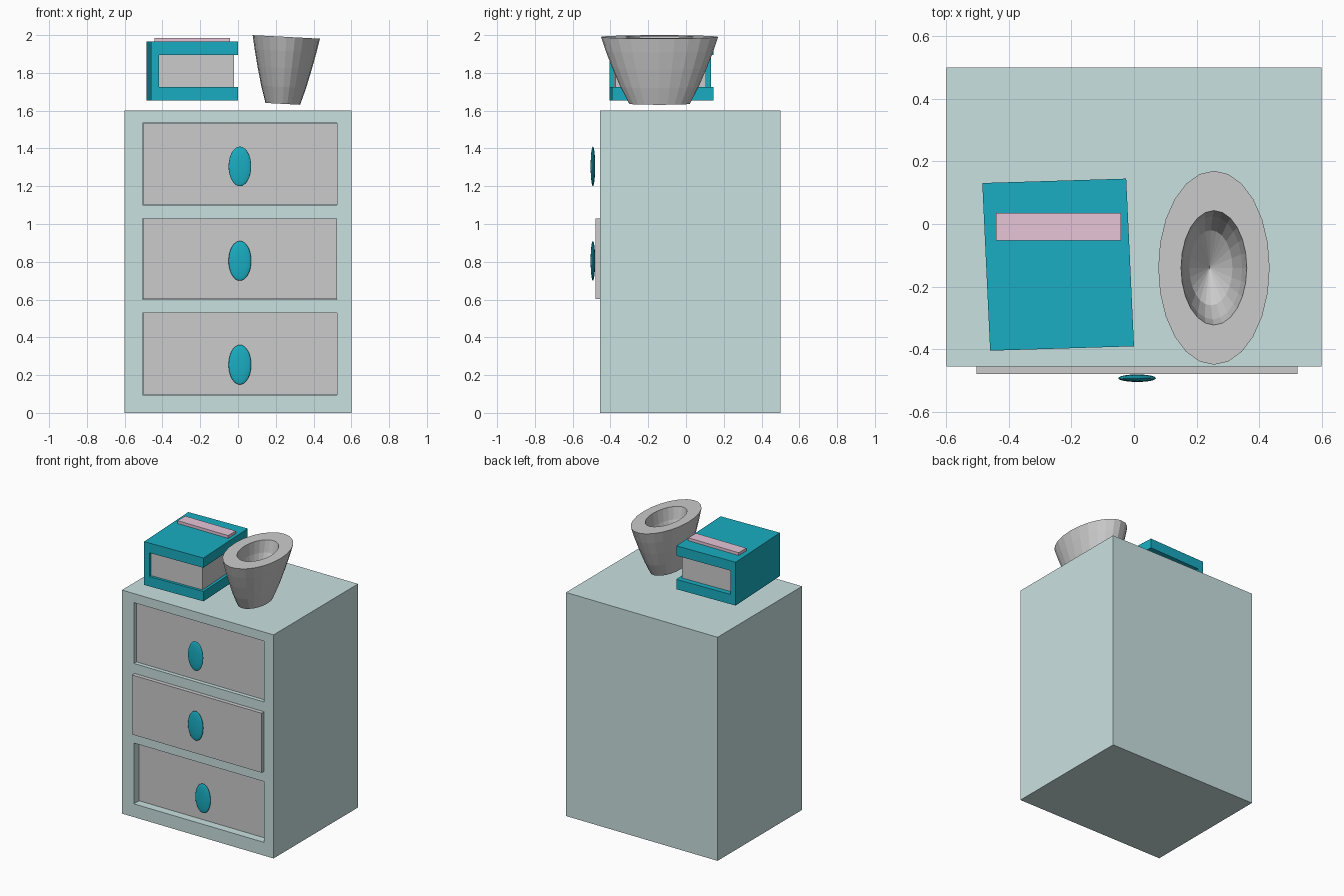
import bpy, bmesh, math
from mathutils import Matrix, Vector

if "Cube" in bpy.data.objects:
    bpy.data.objects.remove(bpy.data.objects["Cube"])


def material(name, rgb):
    m = bpy.data.materials.new(name)
    m.diffuse_color = (*rgb, 1)
    m.use_nodes = True
    m.node_tree.nodes["Principled BSDF"].inputs["Base Color"].default_value = m.diffuse_color
    return m


SAGE = material("sage", (0.59, 0.75, 0.75))
TEAL = material("teal", (0.01, 0.42, 0.54))
PINK = material("pink", (0.8, 0.56, 0.68))


def finish(name, bm, mat=None):
    bmesh.ops.recalc_face_normals(bm, faces=bm.faces)
    me = bpy.data.meshes.new(name)
    bm.to_mesh(me)
    bm.free()
    ob = bpy.data.objects.new(name, me)
    bpy.context.collection.objects.link(ob)
    if mat:
        me.materials.append(mat)
    return ob


def box(name, x, y, z, mat=None):
    bm = bmesh.new()
    bmesh.ops.create_cube(bm, size=1)
    for v in bm.verts:
        v.co = Vector([(a + b) / 2 + c * (b - a) for c, (a, b) in zip(v.co, (x, y, z))])
    return finish(name, bm, mat)


# Cabinet with three drawer pockets
cabinet = box("cabinet", (-0.6, 0.6), (-0.455, 0.5), (0, 1.6), SAGE)
X0, X1, GAP = -0.505, 0.525, 0.002
drawers = [  # name, z range, front y, knob y, knob z
    ("bottom", (0.095, 0.53), -0.40, -0.41, 0.255),
    ("middle", (0.60, 1.03), -0.48, -0.493, 0.805),
    ("top", (1.10, 1.535), -0.43, -0.493, 1.305),
]
for name, (z0, z1), front, knob_y, knob_z in drawers:
    cutter = box(name + "_pocket_cutter", (X0, X1), (-0.6, 0.44), (z0, z1))
    cutter.hide_render = True
    cutter.hide_viewport = True
    cutter.display_type = 'WIRE'
    mod = cabinet.modifiers.new(name + "_pocket", 'BOOLEAN')
    mod.operation = 'DIFFERENCE'
    mod.solver = 'EXACT'
    mod.object = cutter
    box(name + "_drawer", (X0 + GAP, X1 - GAP), (front, 0.43), (z0 + GAP, z1 - GAP))

    # Flattened oval knob
    bm = bmesh.new()
    bmesh.ops.create_uvsphere(bm, u_segments=32, v_segments=16, radius=1)
    bm.transform(Matrix.Translation((0.01, knob_y, knob_z)) @ Matrix.Diagonal((0.06, 0.012, 0.105, 1)))
    for f in bm.faces:
        f.smooth = True
    finish(name + "_knob", bm, TEAL)


# Book: local u runs spine to fore edge, v runs front to back
ORIGIN, U, V = Vector((-0.46, -0.405)), Vector((0.46, 0.014)), Vector((-0.025, 0.536))


def book_part(name, outline, v0, v1, mat=None):
    bm = bmesh.new()
    rings = []
    for v in (v0, v1):
        rings.append([bm.verts.new((*(ORIGIN + U * u + V * v), z)) for u, z in outline])
        bm.faces.new(rings[-1])
    n = len(outline)
    for i in range(n):
        j = (i + 1) % n
        bm.faces.new((rings[0][i], rings[0][j], rings[1][j], rings[1][i]))
    return finish(name, bm, mat)


book_part("book_cover", [(0, 1.655), (1, 1.655), (1, 1.725), (0.09, 1.725),
                         (0.09, 1.895), (1, 1.895), (1, 1.965), (0, 1.965)], 0, 1, TEAL)
book_part("book_pages", [(0.088, 1.724), (0.957, 1.724), (0.957, 1.896), (0.088, 1.896)], 0.035, 0.93)
box("book_label", (-0.442, -0.042), (-0.052, 0.035), (1.96, 1.985), PINK)

# Oval cup, lathed as outer wall, flat rim and pointed hollow
profile = [(0.16, 0), (0.207, 0.09), (0.25, 0.19), (0.285, 0.28), (0.31, 0.355),
           (0.183, 0.355), (0.165, 0.27), (0.12, 0.17)]
SIDES = 24
bm = bmesh.new()
rings = [[bm.verts.new((r * math.cos(2 * math.pi * i / SIDES),
                        r * math.sin(2 * math.pi * i / SIDES), z)) for i in range(SIDES)]
         for r, z in profile]
for a, b in zip(rings, rings[1:]):
    for i in range(SIDES):
        j = (i + 1) % SIDES
        bm.faces.new((a[i], a[j], b[j], b[i]))
bm.faces.new(rings[0])
tip = bm.verts.new((0, 0, 0.08))
for i in range(SIDES):
    bm.faces.new((rings[-1][i], rings[-1][(i + 1) % SIDES], tip))
bm.transform(Matrix.Translation((0.237, -0.14, 1.636)) @ Matrix.Rotation(math.radians(3), 4, 'Y')
             @ Matrix.Diagonal((0.575, 1, 1, 1)))
finish("cup", bm)
